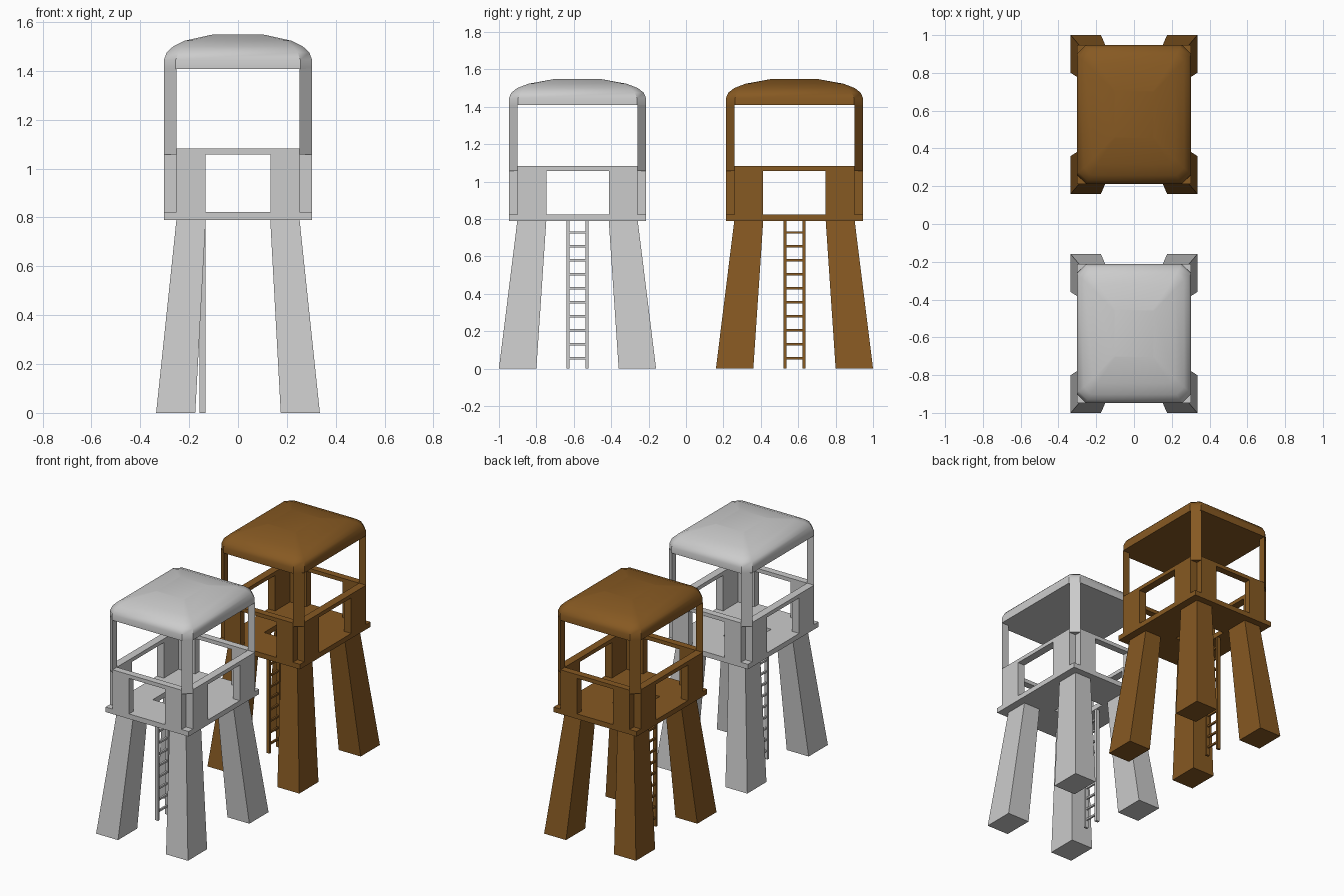
import bpy, bmesh

if "Cube" in bpy.data.objects:
    bpy.data.objects.remove(bpy.data.objects["Cube"])

HX, HY = 0.303, 0.367      # outer half size of cabin
IX, IY = 0.252, 0.322      # inner face of the walls
OX, OY = 0.132, 0.167      # half width of wall openings

brown = bpy.data.materials.new("brown_wood")
brown.diffuse_color = (0.24, 0.1, 0.016, 1)
brown.use_nodes = True
brown.node_tree.nodes["Principled BSDF"].inputs["Base Color"].default_value = brown.diffuse_color


def loft(bm, rings):
    """Join equal-length point rings and cap both ends."""
    vr = [[bm.verts.new(p) for p in r] for r in rings]
    n = len(vr[0])
    for a, b in zip(vr, vr[1:]):
        for i in range(n):
            j = (i + 1) % n
            bm.faces.new((a[i], a[j], b[j], b[i]))
    bm.faces.new(vr[0][::-1])
    bm.faces.new(vr[-1])


def rect(x0, x1, y0, y1, z):
    x0, x1 = sorted((x0, x1))
    y0, y1 = sorted((y0, y1))
    return [(x0, y0, z), (x1, y0, z), (x1, y1, z), (x0, y1, z)]


def box(bm, x0, x1, y0, y1, z0, z1):
    loft(bm, [rect(x0, x1, y0, y1, z0), rect(x0, x1, y0, y1, z1)])


def octagon(x, y, c, z):
    return [(-x + c, -y, z), (x - c, -y, z), (x, -y + c, z), (x, y - c, z),
            (x - c, y, z), (-x + c, y, z), (-x, y - c, z), (-x, -y + c, z)]


def finish(bm, name, cy, mat, smooth=False):
    bmesh.ops.recalc_face_normals(bm, faces=bm.faces)
    me = bpy.data.meshes.new(name)
    bm.to_mesh(me)
    bm.free()
    ob = bpy.data.objects.new(name, me)
    ob.location.y = cy
    bpy.context.collection.objects.link(ob)
    if mat:
        me.materials.append(mat)
    if smooth:
        bpy.ops.object.select_all(action='DESELECT')
        ob.select_set(True)
        bpy.context.view_layer.objects.active = ob
        bpy.ops.object.shade_smooth_by_angle(angle=0.6)


CORNERS = [(sx, sy) for sx in (-1, 1) for sy in (-1, 1)]


def tower(tag, cy, mat):
    # splayed legs
    bm = bmesh.new()
    for sx, sy in CORNERS:
        loft(bm, [rect(sx * 0.175, sx * 0.335, sy * 0.22, sy * 0.42, 0),
                  rect(sx * OX, sx * IX, sy * OY, sy * IY, 0.79)])
    finish(bm, tag + "_legs", cy, mat)

    # floor with ladder hatch
    bm = bmesh.new()
    outer = rect(-HX, HX, -HY, HY, 0)
    hole = rect(-0.132, 0.05, -0.12, 0.12, 0)
    lv = [[[bm.verts.new((x, y, z)) for x, y, _ in ring] for z in (0.79, 0.823)]
          for ring in (outer, hole)]
    for i in range(4):
        j = (i + 1) % 4
        for a, b in ((lv[0][0], lv[0][1]), (lv[1][0], lv[1][1]),
                     (lv[0][0], lv[1][0]), (lv[0][1], lv[1][1])):
            bm.faces.new((a[i], a[j], b[j], b[i]))
    finish(bm, tag + "_floor", cy, mat)

    # wall panels beside each corner
    bm = bmesh.new()
    for sx, sy in CORNERS:
        box(bm, sx * OX, sx * IX, sy * IY, sy * HY, 0.823, 1.057)
        box(bm, sx * IX, sx * HX, sy * OY, sy * IY, 0.823, 1.057)
    finish(bm, tag + "_wall_panels", cy, mat)

    # hand rails
    bm = bmesh.new()
    for s in (-1, 1):
        box(bm, -IX, IX, s * IY, s * HY, 1.057, 1.082)
        box(bm, s * IX, s * HX, -IY, IY, 1.057, 1.082)
    finish(bm, tag + "_hand_rails", cy, mat)

    # triangular corner posts
    bm = bmesh.new()
    for sx, sy in CORNERS:
        loft(bm, [[(sx * IX, sy * HY, z), (sx * HX, sy * IY, z), (sx * IX, sy * IY, z)]
                  for z in (1.057, 1.41)])
    finish(bm, tag + "_corner_posts", cy, mat)

    # domed roof
    bm = bmesh.new()
    profile = [(HX, HY, 0.048, 1.408), (HX, HY, 0.048, 1.445), (0.292, 0.354, 0.048, 1.475),
               (0.265, 0.322, 0.04, 1.5), (0.218, 0.262, 0.025, 1.523),
               (0.105, 0.125, 0.006, 1.548)]
    loft(bm, [octagon(*p) for p in profile])
    finish(bm, tag + "_roof", cy, mat, True)

    # ladder
    bm = bmesh.new()
    for s in (-1, 1):
        box(bm, -0.158, -0.134, s * 0.044, s * 0.06, 0, 0.8)
    for i in range(10):
        z = 0.055 + i * 0.0748
        box(bm, -0.152, -0.14, -0.046, 0.046, z - 0.006, z + 0.006)
    finish(bm, tag + "_ladder", cy, mat)


tower("grey_tower", -0.58, None)
tower("brown_tower", 0.58, brown)
